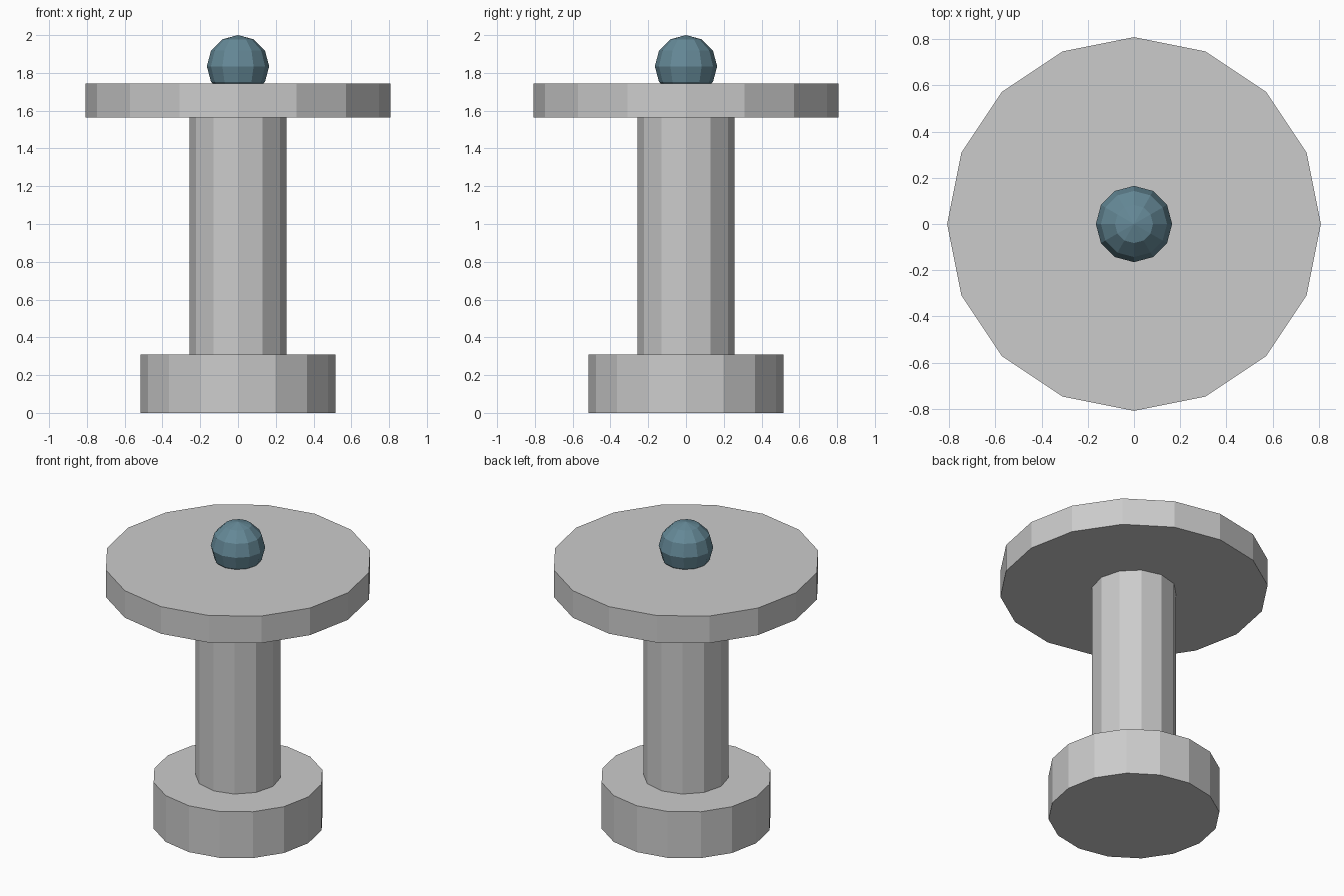
import bpy

if "Cube" in bpy.data.objects:
    bpy.data.objects.remove(bpy.data.objects["Cube"])


def drum(name, sides, radius, z0, z1):
    """Flat-faced upright cylinder between two heights."""
    bpy.ops.mesh.primitive_cylinder_add(
        vertices=sides, radius=radius, depth=z1 - z0,
        location=(0, 0, (z0 + z1) / 2))
    obj = bpy.context.object
    obj.name = name
    return obj


# Stand: foot, post and round top
drum("base", 16, 0.516, 0.0, 0.308)
drum("column", 12, 0.257, 0.308, 1.563)
drum("top_disc", 16, 0.808, 1.563, 1.743)

# Faceted blue ball, sunk slightly into the top
bpy.ops.mesh.primitive_uv_sphere_add(
    segments=12, ring_count=6, radius=0.165, location=(0, 0, 1.835))
ball = bpy.context.object
ball.name = "ball"
blue = bpy.data.materials.new("blue")
blue.diffuse_color = (0.13, 0.25, 0.31, 1)
blue.use_nodes = True
blue.node_tree.nodes["Principled BSDF"].inputs["Base Color"].default_value = blue.diffuse_color
ball.data.materials.append(blue)
